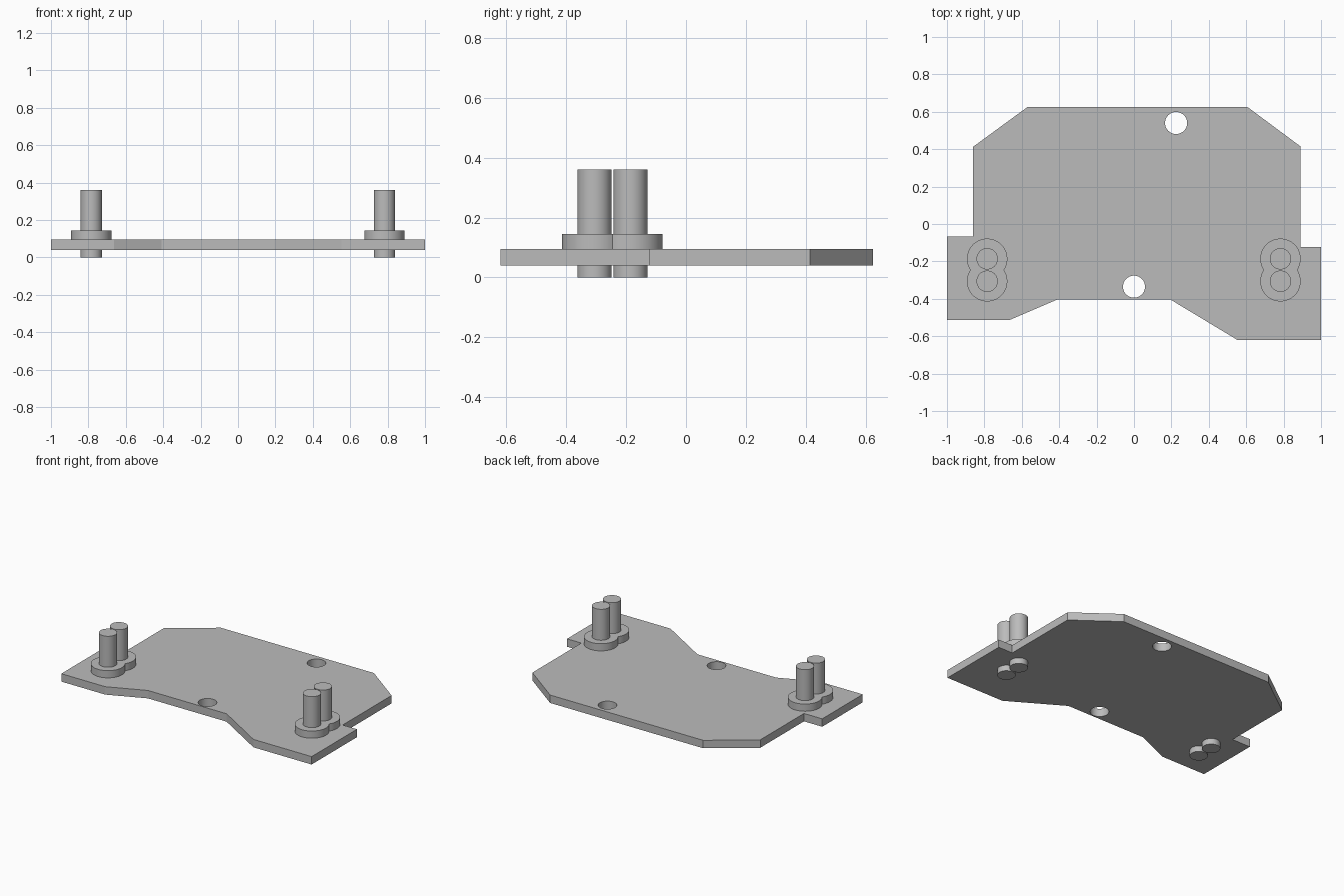
import bpy, bmesh, math

if "Cube" in bpy.data.objects:
    bpy.data.objects.remove(bpy.data.objects["Cube"])

grey = bpy.data.materials.new("plain grey")
grey.diffuse_color = (0.5, 0.5, 0.5, 1)
grey.use_nodes = True
grey.node_tree.nodes["Principled BSDF"].inputs["Base Color"].default_value = grey.diffuse_color


def prism(name, outline, z0, z1, smooth=True):
    """Extrude a closed xy outline from z0 to z1."""
    bm = bmesh.new()
    base = bm.faces.new([bm.verts.new((x, y, z0)) for x, y in outline])
    res = bmesh.ops.extrude_face_region(bm, geom=[base], use_keep_orig=True)
    top = [v for v in res["geom"] if isinstance(v, bmesh.types.BMVert)]
    bmesh.ops.translate(bm, verts=top, vec=(0, 0, z1 - z0))
    bmesh.ops.recalc_face_normals(bm, faces=bm.faces)
    me = bpy.data.meshes.new(name)
    bm.to_mesh(me)
    bm.free()
    me.materials.append(grey)
    ob = bpy.data.objects.new(name, me)
    bpy.context.collection.objects.link(ob)
    if smooth:
        bpy.ops.object.select_all(action='DESELECT')
        ob.select_set(True)
        bpy.context.view_layer.objects.active = ob
        bpy.ops.object.shade_smooth_by_angle(angle=math.radians(30))
    return ob


def arc(cx, cy, r, a0, a1, n):
    """Points along an arc, end point left out."""
    return [(cx + r * math.cos(a0 + (a1 - a0) * i / n),
             cy + r * math.sin(a0 + (a1 - a0) * i / n)) for i in range(n)]


def circle(cx, cy, r):
    return arc(cx, cy, r, 0, math.tau, 48)


# Base plate with angled corners and side tabs
plate = prism("base_plate", [
    (-0.57, 0.625), (-0.86, 0.413), (-0.86, -0.067), (-1, -0.067),
    (-1, -0.512), (-0.662, -0.512), (-0.41, -0.404), (0.195, -0.404),
    (0.553, -0.62), (1, -0.62), (1, -0.122), (0.89, -0.122),
    (0.89, 0.415), (0.607, 0.625)], 0.04, 0.095, smooth=False)

# Two through holes
for i, (x, y) in enumerate([(0.225, 0.54), (0, -0.335)]):
    cutter = prism(f"hole_cutter_{i + 1}", circle(x, y, 0.059), 0, 0.2)
    cutter.hide_render = True
    cutter.hide_set(True)
    cut = plate.modifiers.new("hole", 'BOOLEAN')
    cut.operation, cut.object, cut.solver = 'DIFFERENCE', cutter, 'EXACT'

# Paired pins, each pair in a figure-eight collar
PIN_R, COLLAR_R, HALF, CY = 0.057, 0.108, 0.06, -0.246
waist = math.asin(HALF / COLLAR_R)
for side, x in (("left", -0.785), ("right", 0.783)):
    eight = (arc(x, CY + HALF, COLLAR_R, -waist, math.pi + waist, 40)
             + arc(x, CY - HALF, COLLAR_R, math.pi - waist, math.tau + waist, 40))
    prism(f"{side}_collar", eight, 0.095, 0.145)
    for end, dy in (("front", -HALF), ("back", HALF)):
        prism(f"{side}_{end}_pin", circle(x, CY + dy, PIN_R), 0, 0.36)
